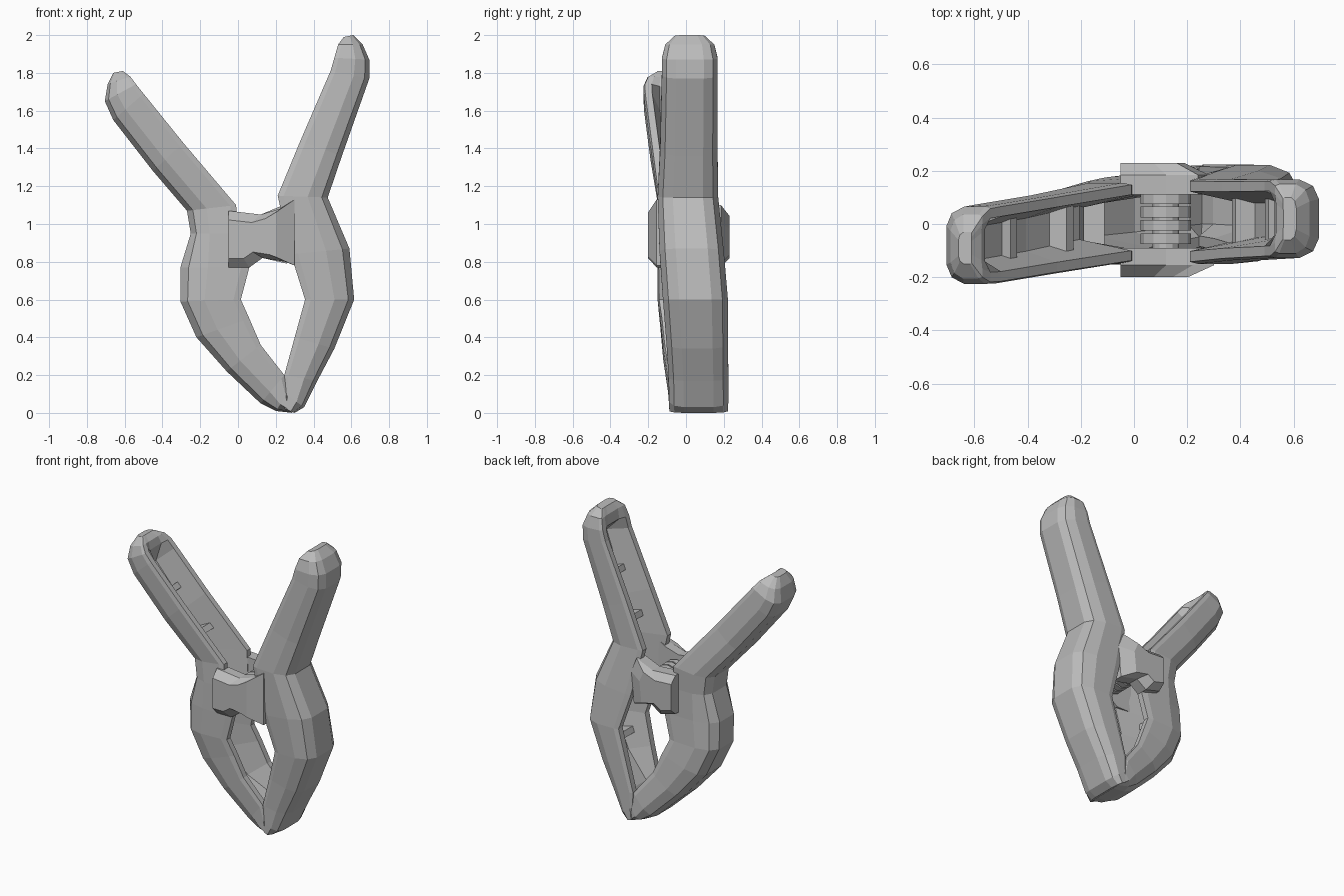
import bpy
import bmesh
import math
from mathutils import Vector

cube = bpy.data.objects.get("Cube")
if cube:
    bpy.data.objects.remove(cube, do_unlink=True)

grey = bpy.data.materials.new("mid grey plastic")
grey.use_nodes = True
colour = (0.5, 0.5, 0.5, 1)
grey.diffuse_color = colour
grey.node_tree.nodes["Principled BSDF"].inputs["Base Color"].default_value = colour


def make_object(name, bm):
    bmesh.ops.recalc_face_normals(bm, faces=bm.faces)
    mesh = bpy.data.meshes.new(name)
    bm.to_mesh(mesh)
    bm.free()
    mesh.materials.append(grey)
    obj = bpy.data.objects.new(name, mesh)
    bpy.context.collection.objects.link(obj)
    return obj


def place(station, u, v):
    """Point across a channel: u runs inner to outer edge, v front to back."""
    ox, oz, ix, iz, yc, half, _ = station
    return Vector((ix + (ox - ix) * u, yc + half * v, iz + (oz - iz) * u))


def loft(name, rings):
    bm = bmesh.new()
    loops = [[bm.verts.new(p) for p in ring] for ring in rings]
    count = len(loops[0])
    for a, b in zip(loops, loops[1:]):
        for i in range(count):
            j = (i + 1) % count
            bm.faces.new((a[i], a[j], b[j], b[i]))
    for end in (loops[0], loops[-1]):
        bm.faces.new(end)
    return make_object(name, bm)


def channel(name, stations):
    """U-shaped moulding, open on its inner side, with a rounded outer wall."""
    rings = []
    for s in stations:
        depth = s[6]
        half_section = [(0, 0.95), (0.12, 1), (0.6, 1), (0.88, 0.83), (1, 0.5)]
        section = [(u, -v) for u, v in half_section]
        section += half_section[::-1]
        section += [(0, 0.7), (depth, 0.42), (depth, -0.42), (0, -0.7)]
        rings.append([place(s, u, v) for u, v in section])
    return loft(name, rings)


def rib(name, a, b, t, height):
    """Thin cross rib standing on the channel floor between two stations."""
    s = [p + (q - p) * t for p, q in zip(a, b)]
    along = Vector((b[0] - a[0], 0, b[1] - a[1])).normalized() * 0.02
    top = s[6] - height
    corners = [place(s, u, v) for u, v in
               ((top, -0.62), (s[6] + 0.04, -0.5), (s[6] + 0.04, 0.5), (top, 0.62))]
    loft(name, [[p - along for p in corners], [p + along for p in corners]])


def cheek(name, outline, y_face, y_mid, y_root):
    """Boss beside the pivot, its outer face sloping in above, below and to the left."""
    cx = min(p[0] for p in outline)
    cz = sum(p[1] for p in outline) / len(outline)
    rings = []
    for y, kx, kz in ((y_face, 0.72, 0.68), (y_mid, 1, 1), (y_root, 1, 1)):
        rings.append([(cx + (x - cx) * kx, y, cz + (z - cz) * kz) for x, z in outline])
    loft(name, rings)


def barrel(name, x, z, radius, y0, y1, sides=12):
    turns = [math.tau * i / sides for i in range(sides)]
    loft(name, [[(x + radius * math.cos(a), y, z + radius * math.sin(a)) for a in turns]
                for y in (y0, y1)])


# Stations: outer x, z, inner x, z, centre y, half width, cavity depth
left_half = [
    (0.61, 2.0, 0.56, 1.99, 0.02, 0.08, 0.02),
    (0.66, 1.95, 0.53, 1.95, 0.02, 0.13, 0.03),
    (0.695, 1.87, 0.51, 1.88, 0.02, 0.148, 0.1),
    (0.695, 1.77, 0.49, 1.81, 0.02, 0.148, 0.65),
    (0.55, 1.36, 0.33, 1.44, 0.015, 0.152, 0.72),
    (0.475, 1.14, 0.21, 1.15, 0.01, 0.16, 0.75),
    (0.59, 0.87, 0.28, 0.84, 0.03, 0.17, 0.75),
    (0.615, 0.6, 0.355, 0.6, 0.05, 0.172, 0.72),
    (0.51, 0.34, 0.30, 0.4, 0.06, 0.163, 0.65),
    (0.42, 0.17, 0.245, 0.2, 0.066, 0.158, 0.3),
    (0.35, 0.03, 0.25, 0.1, 0.067, 0.157, 0.05),
    (0.3, 0.0, 0.25, 0.02, 0.067, 0.155, 0.03),
]
right_half = [
    (-0.66, 1.8, -0.61, 1.81, -0.09, 0.06, 0.02),
    (-0.69, 1.74, -0.57, 1.78, -0.085, 0.12, 0.03),
    (-0.705, 1.65, -0.54, 1.74, -0.08, 0.145, 0.12),
    (-0.66, 1.55, -0.5, 1.69, -0.075, 0.148, 0.65),
    (-0.45, 1.28, -0.29, 1.43, -0.04, 0.148, 0.72),
    (-0.27, 1.07, -0.01, 1.1, 0.005, 0.15, 0.75),
    (-0.25, 0.95, 0.0, 0.95, 0.0, 0.15, 0.75),
    (-0.305, 0.77, 0.06, 0.77, 0.0, 0.152, 0.75),
    (-0.305, 0.59, 0.015, 0.6, 0.005, 0.155, 0.72),
    (-0.22, 0.4, 0.06, 0.5, 0.02, 0.155, 0.72),
    (-0.06, 0.22, 0.12, 0.36, 0.035, 0.155, 0.65),
    (0.12, 0.05, 0.245, 0.2, 0.06, 0.155, 0.3),
    (0.2, 0.01, 0.26, 0.1, 0.065, 0.155, 0.05),
    (0.29, 0.0, 0.265, 0.02, 0.065, 0.153, 0.03),
]
for side, stations in (("left", left_half), ("right", right_half)):
    channel(side + "_arm", stations)
    # Stiffening ribs inside each handle and jaw
    for i, t, height in ((3, 0.6, 0.2), (4, 0.5, 0.3), (7, 0.5, 0.3)):
        rib(f"{side}_rib_{i}", stations[i], stations[i + 1], t, height)

# Pivot cheeks front and back
front_outline = [(-0.05, 1.07), (0.12, 1.05), (0.22, 1.08), (0.3, 1.13),
                 (0.3, 0.78), (0.25, 0.8), (0.13, 0.82), (0.06, 0.77), (-0.05, 0.77)]
back_outline = [(-0.05, 1.06), (0.12, 1.05), (0.24, 1.1), (0.28, 1.0),
                (0.26, 0.79), (0.13, 0.82), (0.06, 0.77), (-0.05, 0.8)]
cheek("front_pivot_cheek", front_outline, -0.2, -0.155, -0.09)
cheek("back_pivot_cheek", back_outline, 0.23, 0.185, 0.11)

# Pivot pin and wound spring
barrel("pivot_pin", 0.12, 0.93, 0.05, -0.15, 0.17)
for i in range(4):
    y = -0.075 + i * 0.05
    barrel(f"spring_coil_{i + 1}", 0.12, 0.93, 0.095, y, y + 0.04)
